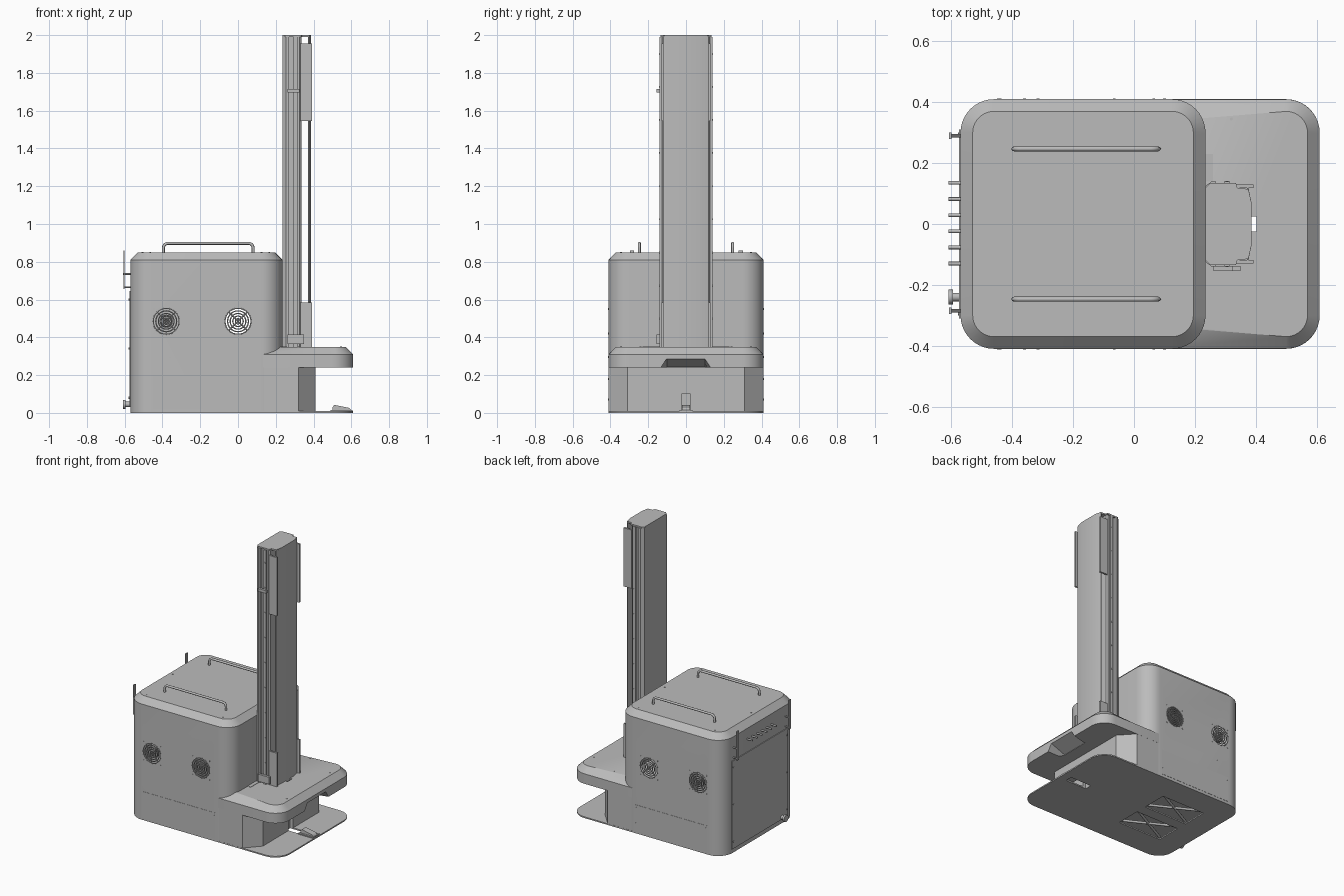
import bpy, bmesh, math
from mathutils import Vector, Matrix

cube = bpy.data.objects.get("Cube")
if cube:
    bpy.data.objects.remove(cube)

grey = bpy.data.materials.new("light_grey")
grey.use_nodes = True
grey.diffuse_color = (0.5, 0.5, 0.5, 1)
grey.node_tree.nodes["Principled BSDF"].inputs["Base Color"].default_value = (0.5, 0.5, 0.5, 1)


def shade(mesh):
    for p in mesh.polygons:
        p.use_smooth = True
    mesh.set_sharp_from_angle(angle=math.radians(30))


def finish(name, bm):
    bmesh.ops.recalc_face_normals(bm, faces=bm.faces)
    mesh = bpy.data.meshes.new(name)
    bm.to_mesh(mesh)
    bm.free()
    mesh.materials.append(grey)
    shade(mesh)
    ob = bpy.data.objects.new(name, mesh)
    bpy.context.collection.objects.link(ob)
    return ob


def loft(name, rings, bottom=True):
    """Skin a stack of equal-length rings and cap the ends."""
    bm = bmesh.new()
    vs = [[bm.verts.new(p) for p in ring] for ring in rings]
    n = len(vs[0])
    for a, b in zip(vs, vs[1:]):
        for i in range(n):
            j = (i + 1) % n
            bm.faces.new((a[i], a[j], b[j], b[i]))
    if bottom:
        bm.faces.new(vs[0])
    bm.faces.new(vs[-1])
    return finish(name, bm)


def prism(name, outline, z0, z1):
    return loft(name, [[(x, y, z) for x, y in outline] for z in (z0, z1)])


def box(name, x0, x1, y0, y1, z0, z1):
    return prism(name, [(x0, y0), (x1, y0), (x1, y1), (x0, y1)], z0, z1)


def rounded(x0, x1, half, r_back, r_front, inset=0.0, z=0.0, seg=10):
    """Rounded rectangle ring, symmetric in y."""
    ring = []
    corners = [(x1, half, 1, 1, r_front), (x0, half, -1, 1, r_back),
               (x0, -half, -1, -1, r_back), (x1, -half, 1, -1, r_front)]
    for k, (x, y, sx, sy, r) in enumerate(corners):
        cx, cy = x - sx * r, y - sy * r
        for i in range(seg + 1):
            a = math.pi / 2 * (k + i / seg)
            ring.append((cx + (r - inset) * math.cos(a), cy + (r - inset) * math.sin(a), z))
    return ring


def cylinder(name, centre, axis, radius, depth, seg=24):
    bm = bmesh.new()
    rot = Vector((0, 0, 1)).rotation_difference(Vector(axis)).to_matrix().to_4x4()
    bmesh.ops.create_cone(bm, cap_ends=True, segments=seg, radius1=radius, radius2=radius,
                          depth=depth, matrix=Matrix.Translation(centre) @ rot)
    return finish(name, bm)


def tube(name, points, radius, cyclic=False):
    cu = bpy.data.curves.new(name, "CURVE")
    cu.dimensions = "3D"
    cu.bevel_depth = radius
    cu.bevel_resolution = 2
    cu.use_fill_caps = True
    sp = cu.splines.new("POLY")
    sp.points.add(len(points) - 1)
    for p, co in zip(sp.points, points):
        p.co = (*co, 1)
    sp.use_cyclic_u = cyclic
    cu.materials.append(grey)
    ob = bpy.data.objects.new(name, cu)
    bpy.context.collection.objects.link(ob)
    return ob


def cut(ob, cutters, wall=0.0):
    """Optionally hollow the part, subtract the cutters, then bake the result."""
    if wall:
        s = ob.modifiers.new("wall", "SOLIDIFY")
        s.thickness, s.offset = wall, -1
    for c in cutters:
        m = ob.modifiers.new("cut", "BOOLEAN")
        m.object, m.operation, m.solver = c, "DIFFERENCE", "EXACT"
    dg = bpy.context.evaluated_depsgraph_get()
    mesh = bpy.data.meshes.new_from_object(ob.evaluated_get(dg))
    ob.modifiers.clear()
    ob.data = mesh
    shade(mesh)
    for c in cutters:
        bpy.data.objects.remove(c)


FANS = (-0.38, 0.0)
FAN_Z = 0.485

# Main cabinet: hollow shell with chamfered lid and fan openings
cabinet = loft("cabinet", [rounded(-0.57, 0.235, 0.41, 0.11, 0.11, i, z)
                           for i, z in ((0, 0.008), (0, 0.81), (0.04, 0.85))], bottom=False)
cut(cabinet, [cylinder("fan_cutter", (x, 0, FAN_Z), (0, 1, 0), 0.07, 1.2, 32) for x in FANS], 0.008)

# Fan grilles: concentric rings and spokes on both sides
for s in (-1, 1):
    y = s * 0.408
    for x in FANS:
        for k in range(1, 6):
            r = 0.0138 * k
            ring = [(x + r * math.cos(a), y, FAN_Z + r * math.sin(a))
                    for a in (math.tau * i / 32 for i in range(32))]
            tube("fan_grille_ring", ring, 0.0032, True)
        for a in (math.pi / 4, 3 * math.pi / 4):
            dx, dz = 0.07 * math.cos(a), 0.07 * math.sin(a)
            tube("fan_grille_spoke", [(x - dx, y, FAN_Z - dz), (x + dx, y, FAN_Z + dz)], 0.003)
        for dx in (-0.065, 0.065):
            for dz in (-0.065, 0.065):
                cylinder("fan_screw", (x + dx, s * 0.41, FAN_Z + dz), (0, 1, 0), 0.005, 0.005, 10)
    cylinder("fan_motor", (FANS[0], s * 0.385, FAN_Z), (0, 1, 0), 0.035, 0.02)
    # Lower side screws
    for x, z in ((-0.44, 0.18), (0.1, 0.18), (-0.44, 0.07), (0.1, 0.07), (-0.36, 0.295)):
        cylinder("side_screw", (x, s * 0.41, z), (0, 1, 0), 0.005, 0.004, 10)
    box("side_service_panel", -0.45, 0.11, s * 0.41 - 0.0015, s * 0.41 + 0.0015, 0.02, 0.2)
box("inner_battery", -0.46, -0.3, -0.3, 0.3, 0.1, 0.62)

# Lower front housing with chamfered corners and a docking opening
housing = prism("lower_housing", [(0.1, -0.409), (0.32, -0.409), (0.41, -0.31),
                                  (0.41, 0.31), (0.32, 0.409), (0.1, 0.409)], 0.006, 0.245)
cut(housing, [box("dock_cutter", 0.385, 0.45, -0.025, 0.025, -0.05, 0.1),
              box("shaft_cutter", 0.385, 0.402, -0.025, 0.025, -0.05, 0.4)])

# Front deck with chamfered rim, cable shaft and sloped notch beneath
deck = loft("front_deck", [rounded(0.05, 0.61, 0.4095, 0.02, 0.11, i, z)
                           for i, z in ((0, 0.24), (0, 0.31))]
            + [[(x, y * 0.905, 0.35) if x < 0.1 else (x, y, 0.35)
                for x, y, _ in rounded(0.05, 0.57, 0.37, 0.02, 0.07)]])
notch = loft("notch_cutter", [[(0.62, -0.14, 0.23), (0.62, 0.14, 0.23), (0.62, 0.1, 0.29), (0.62, -0.1, 0.29)],
                              [(0.5, -0.14, 0.23), (0.5, 0.14, 0.23), (0.5, 0.1, 0.242), (0.5, -0.1, 0.242)]])
cut(deck, [notch, box("shaft_cutter", 0.385, 0.402, -0.025, 0.025, 0.1, 0.5)])

# Base plate with rear access openings and front slot
plate = loft("base_plate", [rounded(-0.57, 0.61, 0.41, 0.11, 0.11, 0, z) for z in (0, 0.009)])
openings = [box("opening_cutter", -0.4, -0.06, s * 0.13 - 0.09, s * 0.13 + 0.09, -0.1, 0.1) for s in (-1, 1)]
cut(plate, openings + [box("slot_cutter", 0.385, 0.55, -0.025, 0.025, -0.1, 0.1)])
for s in (-1, 1):
    for d in (-1, 1):
        tube("chassis_brace", [(-0.4, s * 0.13 - d * 0.09, 0.018), (-0.06, s * 0.13 + d * 0.09, 0.018)], 0.009)
box("chassis_tray", -0.5, 0.05, -0.36, 0.36, 0.06, 0.07)

# Docking latch on the base plate
latch = [(0.5, 0.03), (0.51, 0.042), (0.59, 0.026), (0.6, 0.016), (0.5, 0.016)]
loft("dock_latch", [[(x, y, z) for x, z in latch] for y in (-0.022, 0.022)])
box("dock_latch_foot", 0.49, 0.605, -0.035, 0.035, 0.009, 0.016)

# Lift column: extrusion with a slot down each side
half = [(0.235, 0.125), (0.255, 0.14), (0.27, 0.14), (0.27, 0.122), (0.295, 0.122), (0.295, 0.14),
        (0.315, 0.14), (0.315, 0.128), (0.325, 0.128), (0.335, 0.118)]
prism("lift_column", half + [(x, -y) for x, y in reversed(half)], 0.345, 1.99)
cap = [(0.235, 0.12), (0.25, 0.135), (0.335, 0.135), (0.34, 0.118), (0.376, 0.115), (0.386, 0.07)]
prism("column_cap", cap + [(x, -y) for x, y in reversed(cap)], 1.99, 2.0)
belt = [(0.376, 0.118), (0.386, 0.07), (0.386, -0.07), (0.376, -0.118), (0.371, -0.118), (0.371, 0.118)]
prism("belt_cover", belt, 0.345, 1.995)
for s in (-1, 1):
    y0, y1 = sorted((s * 0.118, s * 0.13))
    for z0, z1 in ((0.345, 0.585), (1.545, 1.955)):
        box("column_side_panel", 0.33, 0.392, y0, y1, z0, z1)
    for k in range(9):
        cylinder("column_screw", (0.305, s * 0.14, 0.5 + k * 0.175), (0, 1, 0), 0.005, 0.004, 10)
    cylinder("cap_screw", (0.255, s * 0.1, 2.0 - 0.002), (0, 0, 1), 0.009, 0.004, 12)
    box("column_foot", 0.235, 0.26, s * 0.185 - 0.045, s * 0.185 + 0.045, 0.348, 0.352)
box("limit_switch_upper", 0.262, 0.325, -0.155, -0.138, 1.695, 1.715)
box("limit_switch_lower", 0.262, 0.35, -0.155, -0.138, 0.365, 0.415)

# Lid handles
for s in (-1, 1):
    y, r = s * 0.247, 0.025
    path = [(-0.395, y, 0.845)]
    for cx, a0 in ((-0.395 + r, math.pi), (0.08 - r, math.pi / 2)):
        path += [(cx + r * math.cos(a0 - i * math.pi / 10), y, 0.873 + r * math.sin(a0 - i * math.pi / 10))
                 for i in range(6)]
    tube("lid_handle", path + [(0.08, y, 0.845)], 0.008)

# Lid and deck screws
for x, y, z in ((-0.465, 0.345, 0.85), (0.125, 0.345, 0.85), (0.32, 0.345, 0.35), (0.545, 0.24, 0.35)):
    for s in (-1, 1):
        cylinder("cover_screw", (x, s * y, z), (0, 0, 1), 0.005, 0.004, 10)
for x in (-0.505, 0.165):
    cylinder("cover_screw", (x, 0, 0.85), (0, 0, 1), 0.005, 0.004, 10)

# Rear door, connectors, antennas and power inlet
box("rear_door", -0.575, -0.565, -0.31, 0.31, 0.03, 0.645)
for k in range(6):
    cylinder("rear_connector", (-0.588, 0.135 - k * 0.053, 0.735), (1, 0, 0), 0.006, 0.044, 14)
for y in (0.29, -0.285):
    box("antenna_blade", -0.607, -0.6, y - 0.011, y + 0.011, 0.655, 0.86)
    for z in (0.665, 0.735):
        cylinder("antenna_mount", (-0.585, y, z), (1, 0, 0), 0.005, 0.036, 12)
for s in (-1, 1):
    for z in (0.08, 0.34, 0.6):
        cylinder("door_screw", (-0.576, s * 0.295, z), (1, 0, 0), 0.006, 0.005, 10)
cylinder("power_inlet", (-0.585, -0.24, 0.045), (1, 0, 0), 0.014, 0.035)
cylinder("power_knob", (-0.602, -0.24, 0.045), (1, 0, 0), 0.024, 0.014)
